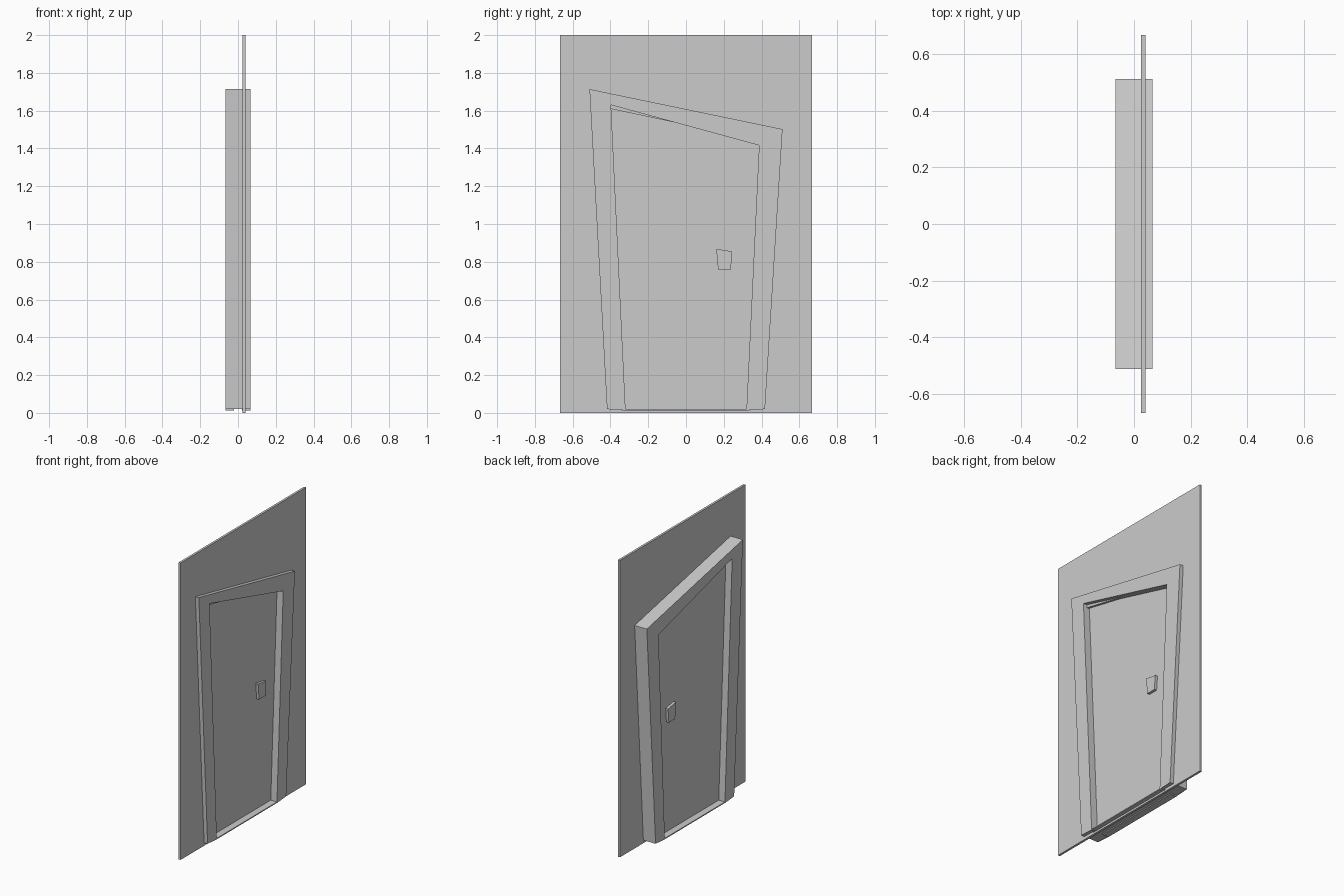
import bpy, bmesh

if "Cube" in bpy.data.objects:
    bpy.data.objects.remove(bpy.data.objects["Cube"])


def loft(name, rings, closed=False):
    """Join (x, [(y, z), ...]) rings with quads; cap the ends unless closed."""
    bm = bmesh.new()
    loops = [[bm.verts.new((x, y, z)) for y, z in prof] for x, prof in rings]
    pairs = list(zip(loops, loops[1:]))
    if closed:
        pairs.append((loops[-1], loops[0]))
    else:
        bm.faces.new(loops[0])
        bm.faces.new(loops[-1])
    for a, b in pairs:
        n = len(a)
        for i in range(n):
            j = (i + 1) % n
            bm.faces.new((a[i], a[j], b[j], b[i]))
    bmesh.ops.recalc_face_normals(bm, faces=bm.faces)
    mesh = bpy.data.meshes.new(name)
    bm.to_mesh(mesh)
    bm.free()
    obj = bpy.data.objects.new(name, mesh)
    bpy.context.collection.objects.link(obj)
    return obj


# Crooked profiles as (y, z)
wall = [(-0.667, 0), (0.667, 0), (0.667, 2), (-0.667, 2)]
hole = [(-0.34, 0.013), (0.34, 0.013), (0.42, 1.436), (-0.41, 1.612)]
outer = [(-0.418, 0.02), (0.418, 0.02), (0.511, 1.502), (-0.511, 1.714)]
inner = [(-0.32, 0.013), (0.32, 0.013), (0.387, 1.416), (-0.397, 1.63)]
grip = [(0.17, 0.76), (0.237, 0.76), (0.245, 0.855), (0.16, 0.868)]

# Thin wall slab with the doorway opening
W0, W1 = 0.025, 0.04
loft("wall", [(W0, wall), (W1, wall), (W1, hole), (W0, hole)], closed=True)

# Frame with the door panel recessed on both sides
F, D = 0.066, 0.02
loft("door_and_frame", [(-D, inner), (-F, inner), (-F, outer),
                        (F, outer), (F, inner), (D, inner)])

# Handle plates on both faces of the door
for label, s in (("front", 1), ("back", -1)):
    loft("handle_" + label, [(s * D, grip), (s * 0.038, grip)])
